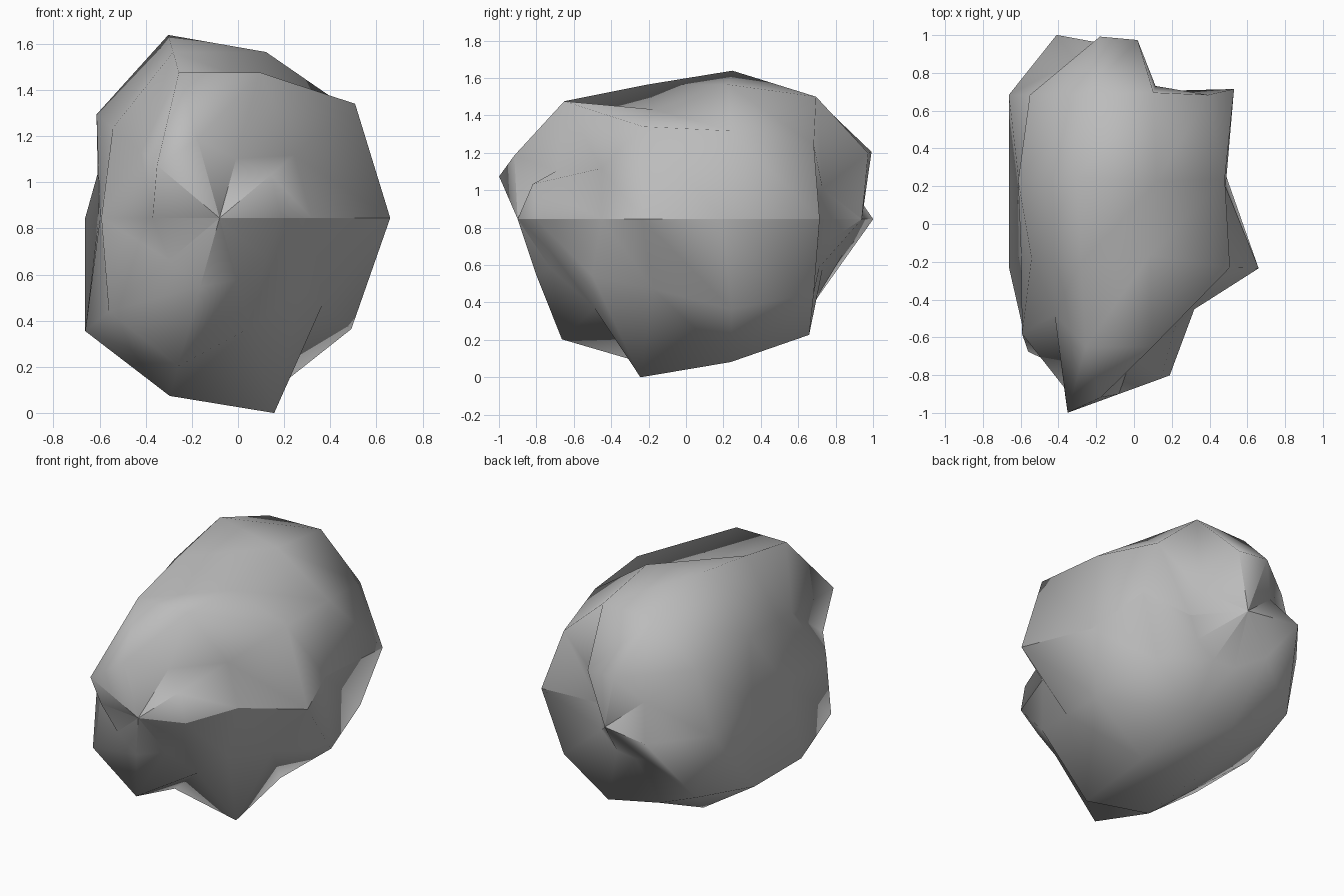
import bpy
import bmesh
from math import sin, cos, pi
from mathutils import Vector

cube = bpy.data.objects.get("Cube")
if cube:
    bpy.data.objects.remove(cube, do_unlink=True)

# Ellipsoid the boulder is knocked out of, its axis running front to back
CENTRE = Vector((-0.08, 0.01, 0.845))
RADII = Vector((0.69, 1.0, 0.80))
SEGMENTS = 10
FRONT_TIP, BACK_TIP = 91, 93

# Bumps and dents: percent of the radius, ring by ring from the front,
# each ring starting at the left side and turning over the top
BUMPS = [
    [90, 92, 78, 103, 112, 97, 90, 90, 81, 82],
    [74, 74, 106, 106, 78, 95, 110, 108, 80, 82],
    [110, 108, 79, 97, 85, 77, 107, 104, 114, 82],
    [84, 103, 97, 107, 98, 78, 107, 99, 103, 105],
    [113, 108, 110, 109, 108, 108, 112, 96, 104, 108],
    [75, 80, 107, 109, 95, 110, 92, 80, 78, 77],
]
ROWS = [[FRONT_TIP] * SEGMENTS] + BUMPS + [[BACK_TIP] * SEGMENTS]
LAST = len(ROWS) - 1


def surface_point(row, column):
    """Point on the ellipsoid, pushed in or out along its own ray."""
    tilt = pi * row / LAST
    turn = 2 * pi * column / SEGMENTS
    ray = Vector((sin(tilt) * cos(turn), -cos(tilt), sin(tilt) * sin(turn)))
    return CENTRE + ray * RADII * (ROWS[row][column % SEGMENTS] / 100)


# Boulder skin: an open seam on the left side keeps its hard shading line
bm = bmesh.new()
grid = [[bm.verts.new(surface_point(r, c)) for c in range(SEGMENTS + 1)]
        for r in range(LAST + 1)]
for r in range(LAST):
    for c in range(SEGMENTS):
        a, b = grid[r][c], grid[r][c + 1]
        d, e = grid[r + 1][c], grid[r + 1][c + 1]
        if r > 0:
            bm.faces.new((a, d, b))
        if r < LAST - 1:
            bm.faces.new((d, e, b))
for face in bm.faces:
    face.smooth = True
loose = [v for v in bm.verts if not v.link_faces]
bmesh.ops.delete(bm, geom=loose, context='VERTS')

mesh = bpy.data.meshes.new("boulder")
bm.to_mesh(mesh)
bm.free()
boulder = bpy.data.objects.new("boulder", mesh)
bpy.context.collection.objects.link(boulder)

# Stone colour
stone = bpy.data.materials.new("stone_grey")
stone.use_nodes = True
grey = (0.5, 0.5, 0.5, 1.0)
stone.diffuse_color = grey
for node in stone.node_tree.nodes:
    if node.type == 'BSDF_PRINCIPLED':
        node.inputs["Base Color"].default_value = grey
        node.inputs["Roughness"].default_value = 0.9
mesh.materials.append(stone)
